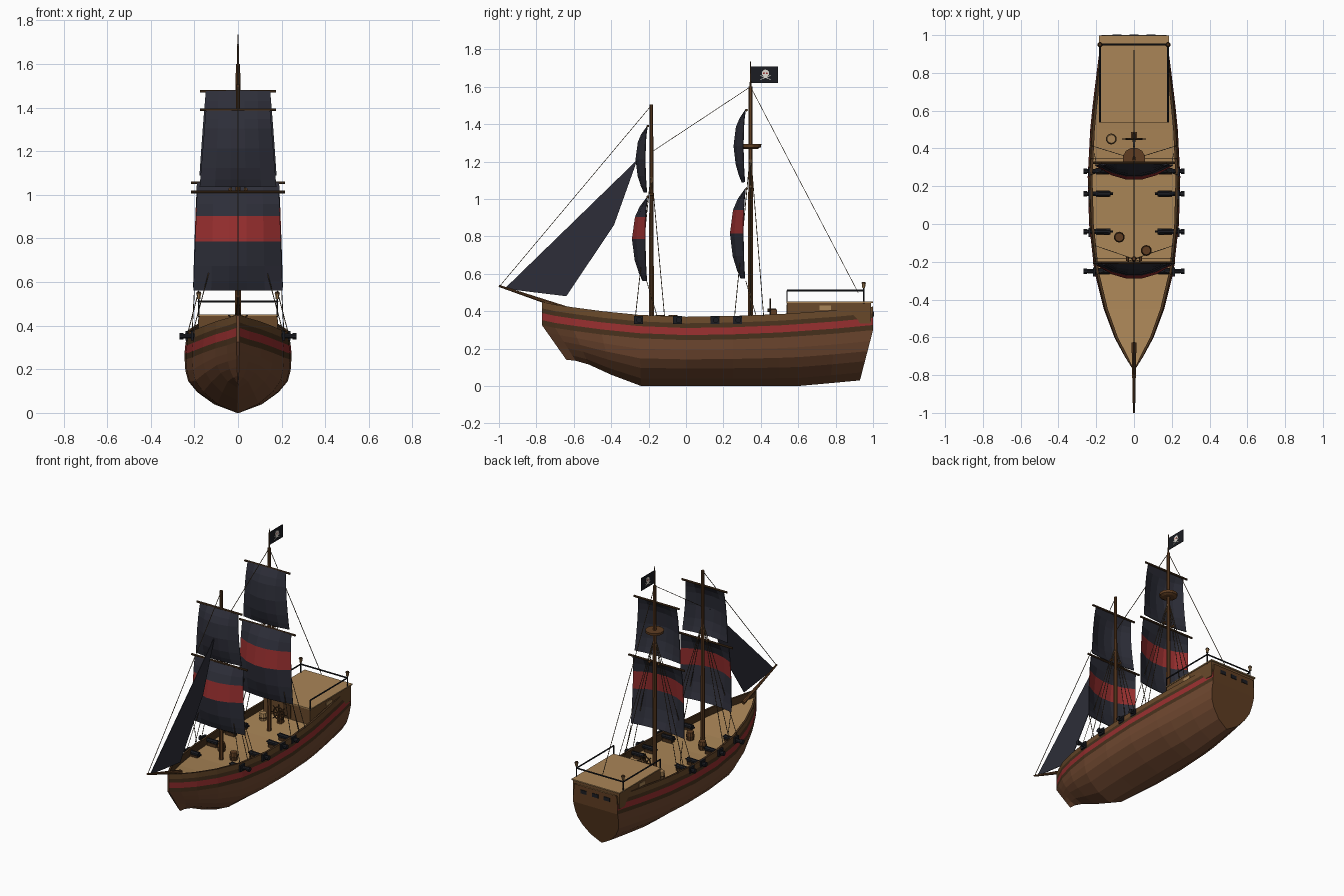
import bpy, bmesh, math
from mathutils import Vector

if "Cube" in bpy.data.objects:
    bpy.data.objects.remove(bpy.data.objects["Cube"])

def mat(name, r, g, b):
    m = bpy.data.materials.new(name)
    m.diffuse_color = (r, g, b, 1)
    m.use_nodes = True
    m.node_tree.nodes["Principled BSDF"].inputs["Base Color"].default_value = m.diffuse_color
    return m

HULL = mat("hull_brown", .16, .064, .029)
RAIL = mat("rail_brown", .14, .066, .023)
DARK = mat("dark_wood", .065, .031, .012)
RED = mat("red", .31, .028, .028)
DECK = mat("deck_tan", .40, .235, .095)
SAIL = mat("sail_navy", .026, .027, .040)
IRON = mat("black_iron", .011, .012, .016)
MAST = mat("mast_brown", .115, .048, .016)
ROPE = mat("rope", .10, .065, .033)
BONE = mat("bone_white", .75, .72, .66)

def build(name, verts, faces, mats, idx=None, normals=True):
    me = bpy.data.meshes.new(name)
    me.from_pydata(verts, [], faces)
    for m in mats:
        me.materials.append(m)
    if idx:
        for p, i in zip(me.polygons, idx):
            p.material_index = i
    if normals:
        bm = bmesh.new()
        bm.from_mesh(me)
        bmesh.ops.recalc_face_normals(bm, faces=bm.faces)
        bm.to_mesh(me)
        bm.free()
    ob = bpy.data.objects.new(name, me)
    bpy.context.collection.objects.link(ob)
    return ob

def box(name, c, s, m):
    v = [(c[0] + a * s[0] / 2, c[1] + b * s[1] / 2, c[2] + d * s[2] / 2)
         for a in (-1, 1) for b in (-1, 1) for d in (-1, 1)]
    f = [(0, 1, 3, 2), (4, 6, 7, 5), (0, 4, 5, 1), (2, 3, 7, 6), (0, 2, 6, 4), (1, 5, 7, 3)]
    return build(name, v, f, [m])

def rod(name, a, b, r, m, r2=None, n=8):
    """Tapered cylinder from a to b."""
    a, b = Vector(a), Vector(b)
    r2 = r if r2 is None else r2
    q = (b - a).to_track_quat('Z', 'Y')
    v = []
    for p, rad in ((a, r), (b, r2)):
        for i in range(n):
            t = 2 * math.pi * (i + .5) / n
            v.append(p + q @ Vector((rad * math.cos(t), rad * math.sin(t), 0)))
    f = [(i, (i + 1) % n, n + (i + 1) % n, n + i) for i in range(n)]
    f += [tuple(range(n))[::-1], tuple(range(n, 2 * n))]
    return build(name, v, f, [m])

# Hull stations: y at rail, y at keel, half width, rail height, keel height
ST = [(-.77, -.64, .006, .450, .14), (-.70, -.59, .050, .435, .135), (-.60, -.52, .104, .420, .115),
      (-.45, -.40, .160, .400, .06), (-.25, -.24, .210, .380, 0), (0, 0, .238, .370, 0),
      (.25, .25, .245, .374, 0), (.50, .50, .232, .384, 0), (.62, .60, .220, .392, 0),
      (.80, .77, .198, .405, .015), (1, .93, .172, .424, .03)]
BANDS = [(0, .955), (.035, .97), (.060, .985), (.098, 1), (.125, 1)]       # drop below rail, width
LOWER = [(.22, .985), (.42, .93), (.62, .76), (.84, .45), (1, .02)]        # fraction to keel, width

def half_section(s):
    yt, yb, w, zs, zk = s
    inner = max(w * .955 - .014, .001)
    pts = [(inner, yt, zs - .05), (inner, yt, zs)]
    pts += [(w * k, yt, zs - d) for d, k in BANDS]
    z0 = zs - .125
    pts += [(w * k, yt + (yb - yt) * t, z0 + (zk - z0) * t) for t, k in LOWER]
    return pts

verts, faces, idx = [], [], []
for s in ST:
    h = half_section(s)
    verts += h + [(-x, y, z) for x, y, z in reversed(h)]
n = len(half_section(ST[0]))
band_mat = [2, 2, 1, 2, 3, 2] + [0] * 5            # inner wall, cap, then painted strakes
for i in range(len(ST) - 1):
    for j in range(2 * n - 1):
        a, b = i * 2 * n + j, (i + 1) * 2 * n + j
        faces.append((a, b, b + 1, a + 1))
        k = min(j, 2 * n - 2 - j)
        idx.append(band_mat[k] if k < len(band_mat) else 0)
    a, b = i * 2 * n, (i + 1) * 2 * n              # deck strip
    faces.append((a, a + 2 * n - 1, b + 2 * n - 1, b))
    idx.append(4)
for i, m in ((0, 0), (len(ST) - 1, 5)):            # stem and transom
    for j in range(n - 1):
        a, c = i * 2 * n + j, i * 2 * n + 2 * n - 1 - j
        if j != 0:
            faces.append((a, a + 1, c - 1, c))
            idx.append(m)
build("hull", verts, faces, [HULL, RAIL, DARK, RED, DECK, MAST], idx)

# Raised stern cabin, its windows and railing
box("stern_cabin", (0, .765, .39), (.36, .45, .11), RAIL)
box("cabin_deck", (0, .768, .448), (.37, .462, .008), DECK)
box("stern_deck", (0, .975, .419), (.32, .04, .006), DECK)
for x in (-.09, 0, .09):
    box("stern_window", (x, 1.0, .385), (.045, .008, .025), IRON)
box("cabin_door", (0, .54, .39), (.06, .006, .09), DARK)
for sx in (-1, 1):
    x = .18 * sx
    box("side_window", (x, .745, .418), (.008, .06, .022), DECK)
    for y in (.54, .95):
        rod("rail_post", (x, y, .44), (x, y, .51), .004, IRON)
    rod("side_rail", (x, .54, .51), (x, .95, .51), .005, IRON)
    rod("lantern_stem", (x, .95, .51), (x, .95, .525), .004, IRON)
    rod("lantern", (x, .95, .523), (x, .95, .547), .008, DECK, .011)
    rod("lantern_cap", (x, .95, .547), (x, .95, .556), .014, DARK, .009)
rod("back_rail", (-.18, .95, .51), (.18, .95, .51), .005, IRON)

# Guns with carriages and ports
for y in (-.25, -.04, .16, .28):
    w = .215 if y < -.2 else .24
    for sx in (-1, 1):
        rod("gun_barrel", (.125 * sx, y, .352), (.26 * sx, y, .352), .017, IRON, .011)
        rod("gun_muzzle", (.25 * sx, y, .352), (.268 * sx, y, .352), .016, IRON)
        rod("gun_knob", (.11 * sx, y, .352), (.126 * sx, y, .352), .006, IRON)
        box("gun_carriage", (.165 * sx, y, .332), (.07, .034, .022), DARK)
        box("gun_port", ((w - .005) * sx, y - .005, .353), (.012, .048, .044), IRON)

# Masts, bowsprit, lookout platform
FY, MY = -.185, .345
rod("fore_mast", (0, FY, .31), (0, FY, 1.505), .015, MAST, .010)
rod("main_mast", (0, MY, .31), (0, MY, 1.60), .016, MAST, .011)
rod("flag_pole", (0, MY, 1.59), (0, MY, 1.735), .005, DARK, .003)
rod("bowsprit", (0, -.63, .41), (0, -1, .535), .014, MAST, .006)
rod("lookout_floor", (0, MY, 1.268), (0, MY, 1.276), .040, MAST, .055, 12)
rod("lookout_rim", (0, MY, 1.276), (0, MY, 1.293), .058, MAST, .060, 12)

# Square sails billowing forward, hung from yards
ROWS = [(0, 0), (.12, .5), (.24, .8), (.5, 1), (.75, .82), (.9, .55), (1, .3)]
COLS = [-1, -.6, -.2, .2, .6, 1]
def sail(name, y, top, bot, wt, wb, depth, stripe):
    v, f, ix = [], [], []
    for t, d in ROWS:
        for u in COLS:
            w = wt + (wb - wt) * t
            v.append((u * w, y - depth * d * (1 - u * u) - .012 * d, top + (bot - top) * t))
    c = len(COLS)
    for i in range(len(ROWS) - 1):
        for j in range(c - 1):
            a = i * c + j
            f.append((a, a + 1, a + c + 1, a + c))
            ix.append(1 if stripe and i == 2 else 0)
    ob = build(name, v, f, [SAIL, RED], ix)
    so = ob.modifiers.new("thickness", 'SOLIDIFY')
    so.thickness = .004
    rod(name + "_yard", (-wt - .028, y + .004, top), (wt + .028, y + .004, top), .007, DARK)

sail("main_lower_sail", MY - .025, 1.055, .575, .188, .205, .072, True)
sail("main_upper_sail", MY - .025, 1.475, 1.09, .147, .176, .052, False)
sail("fore_lower_sail", FY - .023, 1.012, .56, .188, .205, .072, True)
sail("fore_upper_sail", FY - .023, 1.39, 1.035, .147, .176, .052, False)
for y, z in ((FY, 1.03), (MY, 1.07)):
    for x in (-.035, .035):
        rod("yard_block", (x, y - .01, z - .005), (x, y + .01, z - .005), .009, MAST)

# Triangular head sail
tri = [(-.97, .52), (-.26, 1.21), (-.385, .86), (-.64, .48)]
build("head_sail", [(sx * .002, y, z) for sx in (-1, 1) for y, z in tri],
      [(0, 1, 2, 3), (4, 7, 6, 5)] + [(i, (i + 1) % 4, 4 + (i + 1) % 4, 4 + i) for i in range(4)], [SAIL])

# Stays and shrouds
def line(a, b, r=.0022):
    rod("rope", a, b, r, ROPE, n=4)
line((0, -.995, .535), (0, FY, 1.5))
line((0, FY, 1.25), (0, MY, 1.6))
line((0, MY, 1.6), (0, .92, .5))
for y, top, w in ((FY, 1.15, .205), (MY, 1.25, .228)):
    for sx in (-1, 1):
        for dy in (-.085, 0, .07):
            line((0, y, top), (w * sx, y + dy, .375))
        line((.2 * sx, y - .025, .56), (.21 * sx, y + .03, .375))

# Flag with painted skull and crossed bones
box("flag", (0, MY + .075, 1.665), (.004, .145, .088), IRON)
fy, fz = MY + .08, 1.672
for sx in (-1, 1):
    rod("flag_skull", (.001 * sx, fy, fz), (.004 * sx, fy, fz), .020, BONE, n=10)
    box("flag_jaw", (.0025 * sx, fy, fz - .019), (.003, .020, .014), BONE)
    for e in (-.008, .008):
        rod("flag_eye", (.003 * sx, fy + e, fz), (.005 * sx, fy + e, fz), .005, RED, n=6)
        k = 3.5 * e
        rod("flag_bone", (.002 * sx, fy - k, fz - .034), (.002 * sx, fy + k, fz - .012), .0025, BONE, n=4)

# Steering wheel
wy, wz = .45, .405
box("wheel_stand", (0, wy + .02, .365), (.03, .035, .09), MAST)
rod("wheel_hub", (0, wy - .015, wz), (0, wy + .03, wz), .010, DARK)
ring = [Vector((.042 * math.cos(i * math.pi / 6), wy, wz + .042 * math.sin(i * math.pi / 6))) for i in range(12)]
for i in range(12):
    rod("wheel_rim", ring[i], ring[(i + 1) % 12], .005, DARK, n=6)
for i in range(4):
    d = Vector((math.cos(i * math.pi / 4), 0, math.sin(i * math.pi / 4))) * .063
    c = Vector((0, wy, wz))
    rod("wheel_spoke", c - d, c + d, .0035, DARK, n=6)

# Deck cargo
for x, y, m in ((-.078, -.07, MAST), (.065, -.14, MAST), (-.12, .45, DECK)):
    z = .32
    rod("barrel_lower", (x, y, z), (x, y, z + .03), .023, m, .028, 10)
    rod("barrel_upper", (x, y, z + .03), (x, y, z + .06), .028, m, .023, 10)
    rod("barrel_hoop", (x, y, z + .026), (x, y, z + .034), .029, DARK, n=10)
